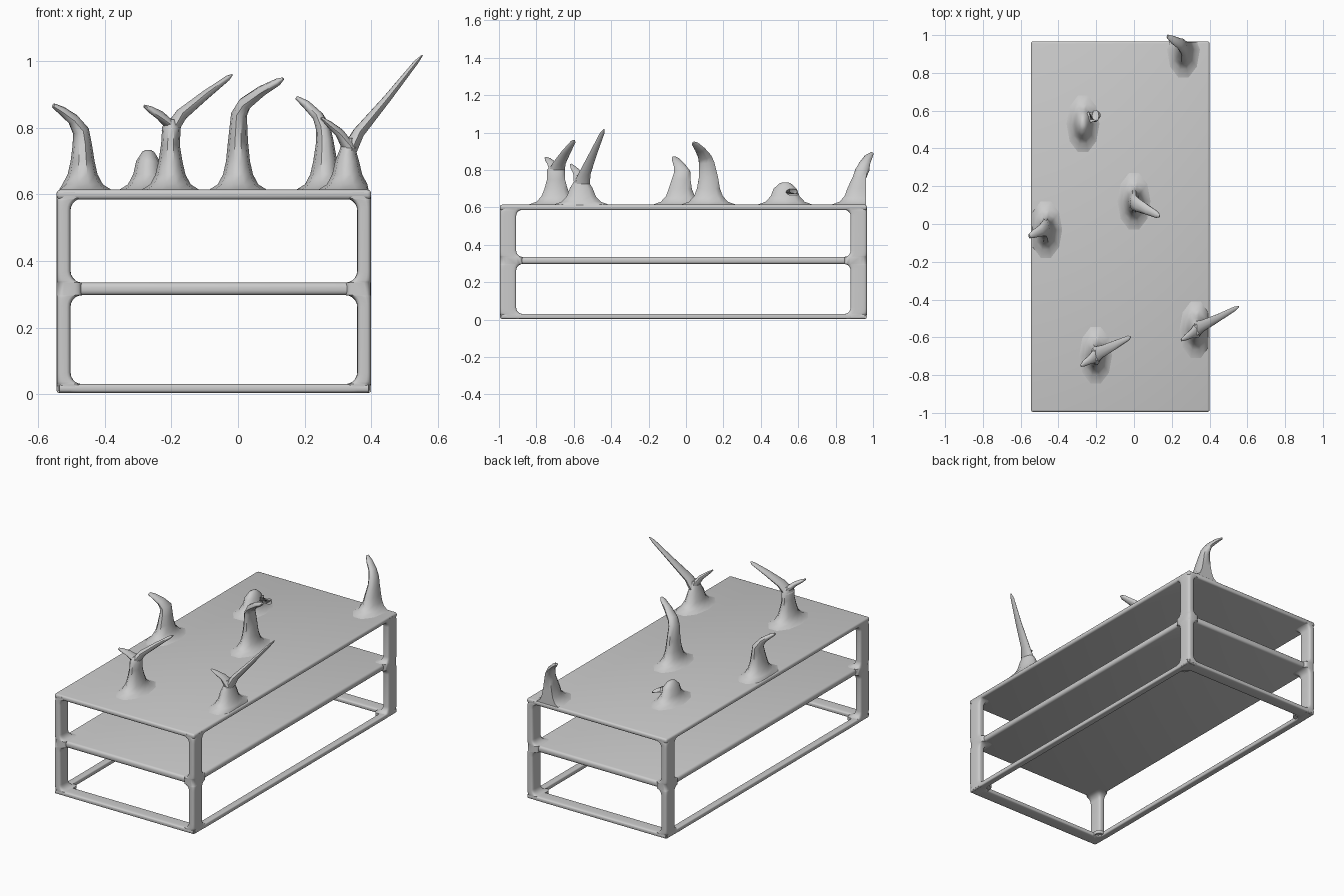
import bpy, bmesh, math
from mathutils import Vector

if "Cube" in bpy.data.objects:
    bpy.data.objects.remove(bpy.data.objects["Cube"], do_unlink=True)

X0, X1, Y0, Y1 = -0.545, 0.40, -0.995, 0.967
TOP = 0.614
FILLET = 0.035
STRETCH = 1.8          # everything is longer in y than in x

grey = bpy.data.materials.new("plain grey")
grey.use_nodes = True
colour = (0.6, 0.6, 0.6, 1)
grey.diffuse_color = colour
grey.node_tree.nodes["Principled BSDF"].inputs["Base Color"].default_value = colour


def finish(name, bm, angle=40):
    bmesh.ops.recalc_face_normals(bm, faces=bm.faces)
    mesh = bpy.data.meshes.new(name)
    bm.to_mesh(mesh)
    bm.free()
    mesh.materials.append(grey)
    ob = bpy.data.objects.new(name, mesh)
    bpy.context.collection.objects.link(ob)
    bpy.ops.object.select_all(action="DESELECT")
    ob.select_set(True)
    bpy.context.view_layer.objects.active = ob
    bpy.ops.object.shade_smooth_by_angle(angle=math.radians(angle))
    return ob


def loft(bm, rings):
    """Skin closed rings of equal length and cap both ends."""
    loops = [[bm.verts.new(p) for p in ring] for ring in rings]
    n = len(loops[0])
    for a, b in zip(loops, loops[1:]):
        for i in range(n):
            bm.faces.new((a[i], a[(i + 1) % n], b[(i + 1) % n], b[i]))
    bm.faces.new(loops[0][::-1])
    bm.faces.new(loops[-1])


def rounded(u0, u1, v0, v1, n=20):
    """Rounded rectangle as a superellipse."""
    pts = []
    for i in range(n):
        a = math.tau * (i + 0.5) / n
        c, s = math.cos(a), math.sin(a)
        pts.append(((u0 + u1) / 2 + (u1 - u0) / 2 * math.copysign(abs(c) ** 0.45, c),
                    (v0 + v1) / 2 + (v1 - v0) / 2 * math.copysign(abs(s) ** 0.45, s)))
    return pts


def stations(lo, hi, spans):
    """Positions along a bar with the fillet size at each, for its open spans."""
    out = [(lo, FILLET)]
    for a, b in spans:
        steps = [(FILLET * (1 - math.cos(k * math.pi / 10)),
                  FILLET * (1 - math.sin(k * math.pi / 10))) for k in range(6)]
        out += [(a + d, f) for d, f in steps]
        out += [(b - d, f) for d, f in reversed(steps)]
    return out + [(hi, FILLET)]


# slabs
def slab(name, z0, z1, inset, bevel):
    bm = bmesh.new()
    bmesh.ops.create_cube(bm, size=1)
    size = Vector((X1 - X0 - 2 * inset, Y1 - Y0 - 2 * inset, z1 - z0))
    mid = Vector(((X0 + X1) / 2, (Y0 + Y1) / 2, (z0 + z1) / 2))
    for v in bm.verts:
        v.co = Vector([c * s for c, s in zip(v.co, size)]) + mid
    bmesh.ops.bevel(bm, geom=bm.edges[:], offset=bevel, segments=3,
                    profile=0.5, affect="EDGES")
    finish(name, bm)


slab("table_top", 0.585, TOP, 0, 0.011)
slab("middle_shelf", 0.297, 0.335, 0.012, 0.014)

# corner posts, widening inwards where they meet the shelves
for side, x, sx in (("right", X0, 1), ("left", X1, -1)):
    for end, y, sy in (("front", Y0, 1), ("back", Y1, -1)):
        bm = bmesh.new()
        loft(bm, [[(px, py, z) for px, py in
                   rounded(x, x + sx * (0.042 + f), y, y + sy * (0.087 + f))]
                  for z, f in stations(0.01, 0.605, ((0.03, 0.297), (0.335, 0.587)))])
        finish(end + "_" + side + "_post", bm)

# bottom rails, widening inwards at the corners
for name, x, s in (("right_rail", X0, 1), ("left_rail", X1, -1)):
    bm = bmesh.new()
    loft(bm, [[(px, y, pz) for px, pz in rounded(x, x + s * (0.042 + f), 0.003, 0.031)]
              for y, f in stations(Y0 + 0.012, Y1 - 0.012, ((Y0 + 0.085, Y1 - 0.085),))])
    finish(name, bm)
for name, y, s in (("front_rail", Y0, 1), ("back_rail", Y1, -1)):
    bm = bmesh.new()
    loft(bm, [[(x, py, pz) for py, pz in rounded(y, y + s * (0.08 + f), 0.003, 0.031)]
              for x, f in stations(X0 + 0.008, X1 - 0.008, ((X0 + 0.042, X1 - 0.042),))])
    finish(name, bm)


# horns
def tube(bm, path, sides=10):
    """Tapered tube along (x, y, z, radius) points, kept over the table near its base."""
    pts = [Vector(p[:3]) for p in path]
    rings = []
    for i, p in enumerate(pts):
        t = (pts[min(i + 1, len(pts) - 1)] - pts[max(i - 1, 0)]).normalized()
        if i == 0 or p.z < 0.68:
            t = Vector((0, 0, 1))
        v = t.cross(Vector((1, 0, 0))).normalized()
        u = v.cross(t)
        ring = []
        for k in range(sides):
            a = math.tau * k / sides
            q = (u * math.cos(a) + v * math.sin(a)) * path[i][3]
            q.y *= STRETCH
            q += p
            if p.z < 0.8:
                q.x = min(max(q.x, X0 + 0.008), X1 - 0.008)
                q.y = min(max(q.y, Y0 + 0.008), Y1 - 0.004)
            ring.append(q)
        rings.append(ring)
    loft(bm, rings)


def skirt(x, y, s=1):
    """Flared foot shared by all horns."""
    return [(x, y, z, r * s) for z, r in
            ((0.608, 0.1), (0.615, 0.085), (0.63, 0.061), (0.66, 0.045), (0.7, 0.036))]


def horn(name, x, y, trunk, *branches, scale=1):
    bm = bmesh.new()
    tube(bm, skirt(x, y, scale) + trunk)
    for b in branches:
        tube(bm, b)
    finish(name, bm, 50)


horn("side_horn", -0.467, -0.03,
     [(-0.468, -0.025, 0.75, 0.029), (-0.472, -0.02, 0.79, 0.025),
      (-0.495, -0.035, 0.825, 0.018), (-0.53, -0.052, 0.852, 0.013),
      (-0.555, -0.065, 0.867, 0.007)])
horn("centre_horn", 0.0, 0.12,
     [(0, 0.12, 0.76, 0.03), (0.003, 0.11, 0.84, 0.024), (0.02, 0.1, 0.872, 0.021),
      (0.07, 0.075, 0.91, 0.016), (0.12, 0.05, 0.938, 0.011), (0.136, 0.042, 0.948, 0.004)])
horn("back_horn", 0.262, 0.925,
     [(0.261, 0.936, 0.76, 0.026), (0.256, 0.943, 0.8, 0.022),
      (0.24, 0.955, 0.835, 0.017), (0.205, 0.975, 0.87, 0.013),
      (0.177, 0.994, 0.89, 0.006)])
horn("stub_horn", -0.27, 0.53,
     [(-0.27, 0.53, 0.715, 0.026), (-0.27, 0.53, 0.728, 0.018), (-0.27, 0.53, 0.734, 0.007)],
     [(-0.27, 0.55, 0.685, 0.022), (-0.235, 0.565, 0.682, 0.018),
      (-0.205, 0.572, 0.672, 0.019), (-0.187, 0.575, 0.66, 0.01)])
horn("front_forked_horn", -0.203, -0.695,
     [(-0.203, -0.695, 0.75, 0.028), (-0.2, -0.695, 0.8, 0.028), (-0.2, -0.695, 0.825, 0.016)],
     [(-0.205, -0.695, 0.79, 0.026), (-0.17, -0.675, 0.84, 0.019),
      (-0.1, -0.64, 0.897, 0.014), (-0.03, -0.604, 0.95, 0.008), (-0.017, -0.598, 0.96, 0.002)],
     [(-0.195, -0.69, 0.8, 0.024), (-0.235, -0.72, 0.838, 0.014),
      (-0.265, -0.738, 0.856, 0.01), (-0.282, -0.75, 0.866, 0.004)])
horn("side_forked_horn", 0.328, -0.56,
     [(0.33, -0.56, 0.735, 0.024), (0.332, -0.56, 0.77, 0.016)],
     [(0.328, -0.56, 0.72, 0.026), (0.362, -0.54, 0.785, 0.018),
      (0.45, -0.495, 0.89, 0.012), (0.535, -0.448, 0.997, 0.007), (0.554, -0.438, 1.018, 0.002)],
     [(0.335, -0.56, 0.74, 0.024), (0.305, -0.58, 0.785, 0.014),
      (0.275, -0.6, 0.81, 0.01), (0.25, -0.615, 0.83, 0.004)])
